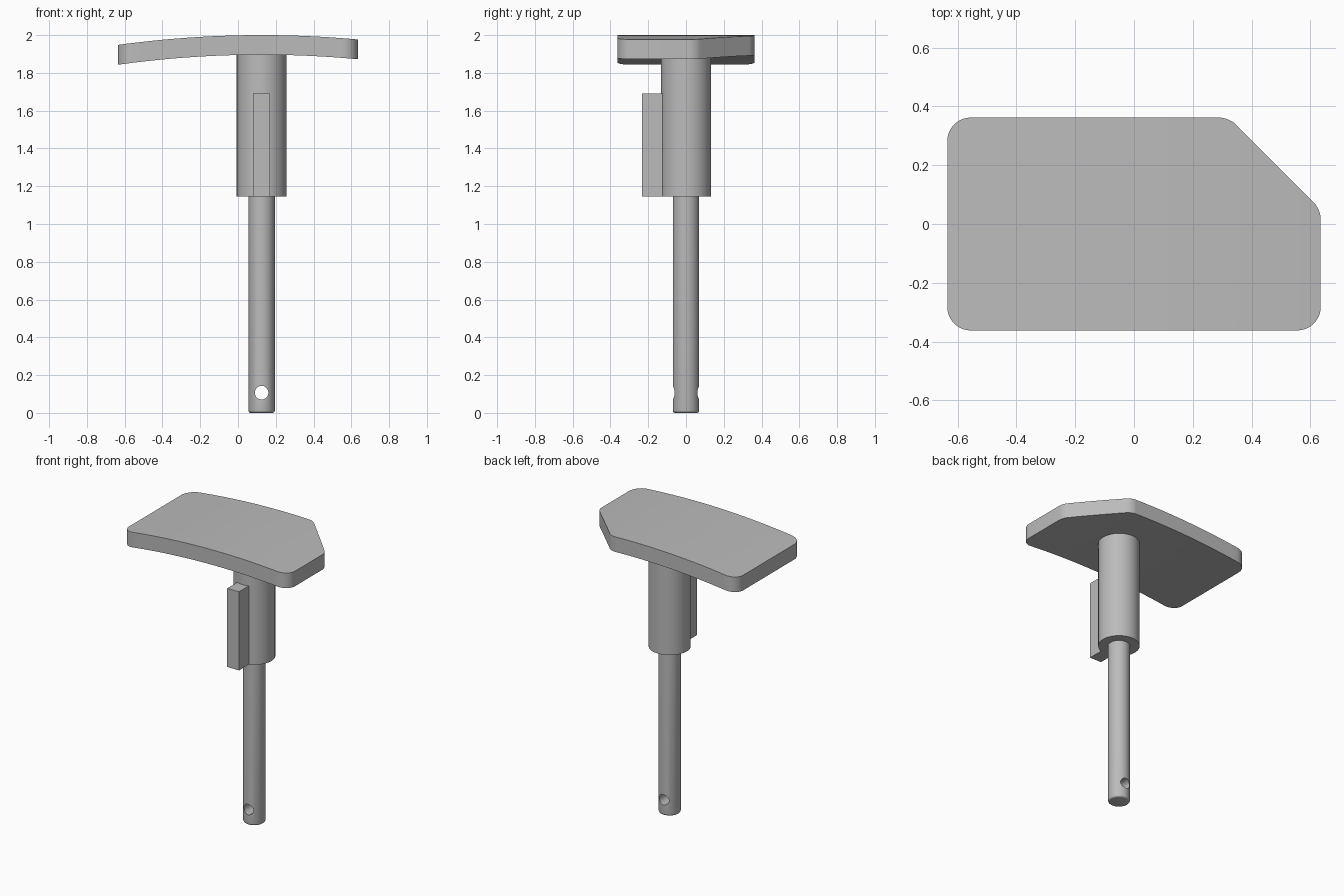
import bpy, bmesh, math
from mathutils import Vector, Matrix

if "Cube" in bpy.data.objects:
    bpy.data.objects.remove(bpy.data.objects["Cube"])

AXIS_X = 0.125      # shared axis of the pin, the collar and the plate's arc
PIN_R, COLLAR_R = 0.07, 0.132
COLLAR_BOTTOM = 1.145
TOP, THICK, ARC_R = 2.0, 0.104, 5.6

grey = bpy.data.materials.new("plain grey")
grey.use_nodes = True
colour = (0.5, 0.5, 0.5, 1)
grey.diffuse_color = colour
grey.node_tree.nodes["Principled BSDF"].inputs["Base Color"].default_value = colour


def finish(name, bm):
    """Turn a bmesh into a named object with the grey material."""
    bmesh.ops.recalc_face_normals(bm, faces=bm.faces)
    mesh = bpy.data.meshes.new(name)
    bm.to_mesh(mesh)
    bm.free()
    mesh.materials.append(grey)
    obj = bpy.data.objects.new(name, mesh)
    bpy.context.collection.objects.link(obj)
    return obj


def smooth(obj, degrees=30):
    bpy.ops.object.select_all(action="DESELECT")
    obj.select_set(True)
    bpy.context.view_layer.objects.active = obj
    bpy.ops.object.shade_smooth_by_angle(angle=math.radians(degrees))


def cylinder(name, radius, low, high, bevel=0):
    """Upright cylinder on the axis, with an optional rounded lower rim."""
    bm = bmesh.new()
    bmesh.ops.create_cone(bm, cap_ends=True, segments=64, radius1=radius, radius2=radius,
                          depth=high - low,
                          matrix=Matrix.Translation((AXIS_X, 0, (low + high) / 2)))
    if bevel:
        rim = [e for e in bm.edges if all(v.co.z < low + 0.001 for v in e.verts)]
        bmesh.ops.bevel(bm, geom=rim, offset=bevel, segments=4, profile=0.5, affect="EDGES")
    return finish(name, bm)


# Head plate: clipped rectangle with rounded corners, arched along x
outline = [(-0.635, -0.362), (0.635, -0.362), (0.635, 0.05), (0.323, 0.362), (-0.635, 0.362)]
bm = bmesh.new()
base = bm.faces.new([bm.verts.new((x, y, TOP - THICK)) for x, y in outline])
top = bmesh.ops.extrude_face_region(bm, geom=[base])
bmesh.ops.translate(bm, vec=(0, 0, THICK),
                    verts=[g for g in top["geom"] if isinstance(g, bmesh.types.BMVert)])
corners = [e for e in bm.edges if abs(e.verts[0].co.z - e.verts[1].co.z) > THICK / 2]
for edge in corners:
    # equal fillet radius: tangent length depends on the corner angle
    x, y = edge.verts[0].co.x, edge.verts[0].co.y
    blunt = x > 0 and y > 0
bmesh.ops.bevel(bm, geom=[e for e in corners if not (e.verts[0].co.x > 0 and e.verts[0].co.y > 0)],
                offset=0.08, segments=8, profile=0.5, affect="EDGES")
blunt = [e for e in bm.edges if abs(e.verts[0].co.z - e.verts[1].co.z) > THICK / 2
         and e.verts[0].co.x > 0 and e.verts[0].co.y > 0]
bmesh.ops.bevel(bm, geom=blunt, offset=0.033, segments=6, profile=0.5, affect="EDGES")
STRIPS = 32
for i in range(1, STRIPS):
    bmesh.ops.bisect_plane(bm, geom=bm.verts[:] + bm.edges[:] + bm.faces[:], dist=1e-5,
                           plane_co=(-0.635 + 1.27 * i / STRIPS, 0, 0), plane_no=(1, 0, 0))
for v in bm.verts:
    radius = ARC_R if v.co.z > TOP - THICK / 2 else ARC_R - THICK
    v.co.z -= radius - math.sqrt(radius ** 2 - (v.co.x - AXIS_X) ** 2)
smooth(finish("head_plate", bm))

# Collar under the plate
smooth(cylinder("collar", COLLAR_R, COLLAR_BOTTOM, TOP - THICK))

# Key on the front of the collar
bm = bmesh.new()
bmesh.ops.create_cube(bm, size=1)
low, high = Vector((0.08, -0.232, COLLAR_BOTTOM)), Vector((0.17, -0.122, 1.69))
for v in bm.verts:
    v.co = (low + high) / 2 + v.co * (high - low)
finish("key", bm)

# Pin with a cross hole near its rounded tip
pin = cylinder("pin", PIN_R, 0, COLLAR_BOTTOM, bevel=0.013)
bm = bmesh.new()
bmesh.ops.create_cone(bm, cap_ends=True, segments=40, radius1=0.036, radius2=0.036, depth=0.4,
                      matrix=Matrix.Translation((AXIS_X, 0, 0.107)) @ Matrix.Rotation(math.pi / 2, 4, "X"))
drill = finish("hole_cutter", bm)
cut = pin.modifiers.new("cross hole", "BOOLEAN")
cut.operation, cut.solver, cut.object = "DIFFERENCE", "EXACT", drill
bpy.context.view_layer.objects.active = pin
bpy.ops.object.modifier_apply(modifier=cut.name)
bpy.data.objects.remove(drill)
smooth(pin)
